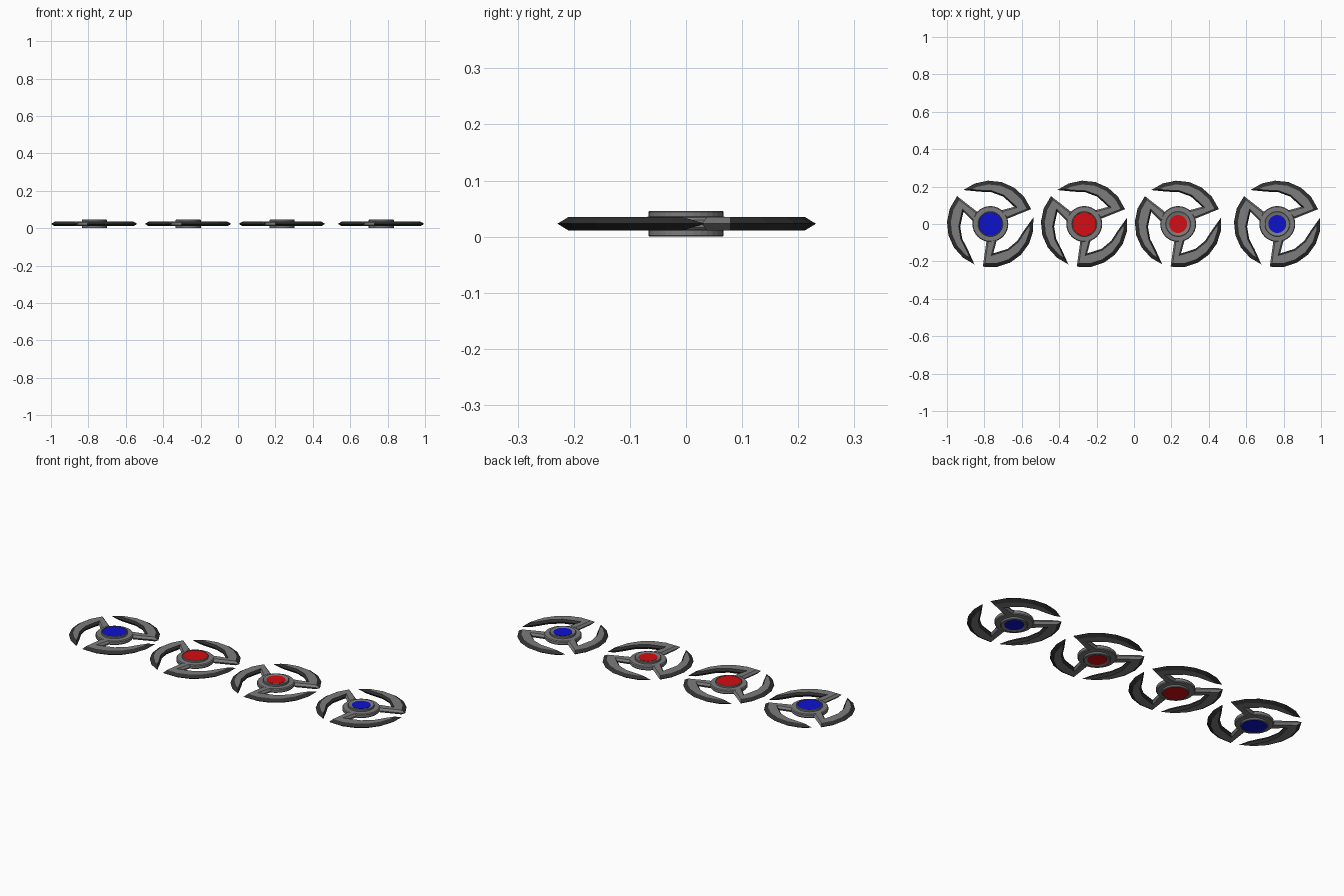
import bpy, bmesh, math
from mathutils import Vector, Matrix

if "Cube" in bpy.data.objects:
    bpy.data.objects.remove(bpy.data.objects["Cube"])

MID = 0.023          # height of the mirror plane
HALF = 0.0122        # half thickness of a blade


def material(name, color):
    mat = bpy.data.materials.new(name)
    mat.diffuse_color = (*color, 1)
    mat.use_nodes = True
    mat.node_tree.nodes["Principled BSDF"].inputs["Base Color"].default_value = mat.diffuse_color
    return mat


STEEL = material("steel", (0.2, 0.2, 0.2))
EDGE = material("dark_edge", (0.03, 0.03, 0.03))
BLUE = material("blue", (0.004, 0.006, 0.62))
RED = material("red", (0.66, 0.004, 0.006))


def polar(deg, r):
    return Vector((r * math.cos(math.radians(deg)), r * math.sin(math.radians(deg))))


def inset(pts, widths):
    """Mitred inset of a clockwise outline, one width per edge."""
    out = []
    n = len(pts)
    for i in range(n):
        a, b, c = pts[i - 1], pts[i], pts[(i + 1) % n]
        d1, d2 = (b - a).normalized(), (c - b).normalized()
        n1, n2 = Vector((d1.y, -d1.x)), Vector((d2.y, -d2.x))
        w1, w2 = widths[i - 1], widths[i]
        det = n1.x * n2.y - n1.y * n2.x
        if abs(det) < 0.05:
            out.append(b + n1 * w1)
        else:
            out.append(b + Vector(((w1 * n2.y - w2 * n1.y) / det,
                                   (n1.x * w2 - n2.x * w1) / det)))
    return out


def finish(bm, name, loc, mats):
    bmesh.ops.recalc_face_normals(bm, faces=bm.faces)
    me = bpy.data.meshes.new(name)
    bm.to_mesh(me)
    bm.free()
    for m in mats:
        me.materials.append(m)
    ob = bpy.data.objects.new(name, me)
    ob.location = loc
    bpy.context.collection.objects.link(ob)
    return ob


# Blade outline: outer arc from tip to heel, spoke to the hub, inner curve back
outer = [polar(a, 0.232) for a in (128.5, 111, 93, 75, 57, 39, 20)]
spoke = [Vector((0.093, 0.029)), Vector((0.054, 0.072)), Vector((0.128, 0.092))]
inner = [polar(a, r) for a, r in ((45, 0.155), (65, 0.162), (88, 0.170), (109, 0.183))]
outline = outer + spoke + inner
edge_w = [0.02] * 6 + [0.009, 0.003, 0.008] + [0.008] * 5
plain_edges = (6, 7, 8)      # spoke sides stay steel, cutting edges are dark


def blades(name, loc):
    bm = bmesh.new()
    flat = inset(outline, edge_w)
    n = len(outline)
    for k in range(3):
        rot = Matrix.Rotation(k * 2 * math.pi / 3, 3, 'Z')
        rings = [[bm.verts.new(rot @ Vector((p.x, p.y, z))) for p in pts]
                 for pts, z in ((flat, -HALF), (outline, 0), (flat, HALF))]
        for lo, hi in zip(rings, rings[1:]):
            for i in range(n):
                j = (i + 1) % n
                face = bm.faces.new((lo[i], lo[j], hi[j], hi[i]))
                face.material_index = 0 if i in plain_edges else 1
        bm.faces.new(rings[0])
        bm.faces.new(rings[2])
    return finish(bm, name, loc, (STEEL, EDGE))


def lathe(name, profile, loc, mat, sides=32):
    """Revolve a half profile, mirrored about the mid plane, and cap both ends."""
    bm = bmesh.new()
    full = [(r, -z) for r, z in reversed(profile)] + list(profile)
    rings = [[bm.verts.new((r * math.cos(2 * math.pi * i / sides),
                            r * math.sin(2 * math.pi * i / sides), z))
              for i in range(sides)] for r, z in full]
    for lo, hi in zip(rings, rings[1:]):
        for i in range(sides):
            j = (i + 1) % sides
            bm.faces.new((lo[i], lo[j], hi[j], hi[i]))
    bm.faces.new(rings[0])
    bm.faces.new(rings[-1])
    return finish(bm, name, loc, (mat,))


hub_base = [(0.096, 0.007), (0.092, 0.0115), (0.067, 0.0125), (0.067, 0.021), (0.065, 0.023)]

# Four throwing discs: two with wide buttons, two with small recessed ones
for idx, (x, col, wide) in enumerate(((-0.768, BLUE, True), (-0.266, RED, True),
                                      (0.236, RED, False), (0.766, BLUE, False)), 1):
    loc = (x, 0, MID)
    blades(f"blades_{idx}", loc)
    rim = [(0.063, 0.023), (0.062, 0.020)] if wide else [(0.063, 0.023), (0.048, 0.019)]
    lathe(f"hub_{idx}", hub_base + rim, loc, STEEL)
    button = [(0.062, 0.0215)] if wide else [(0.048, 0.0205)]
    lathe(f"button_{idx}", button, loc, col)
